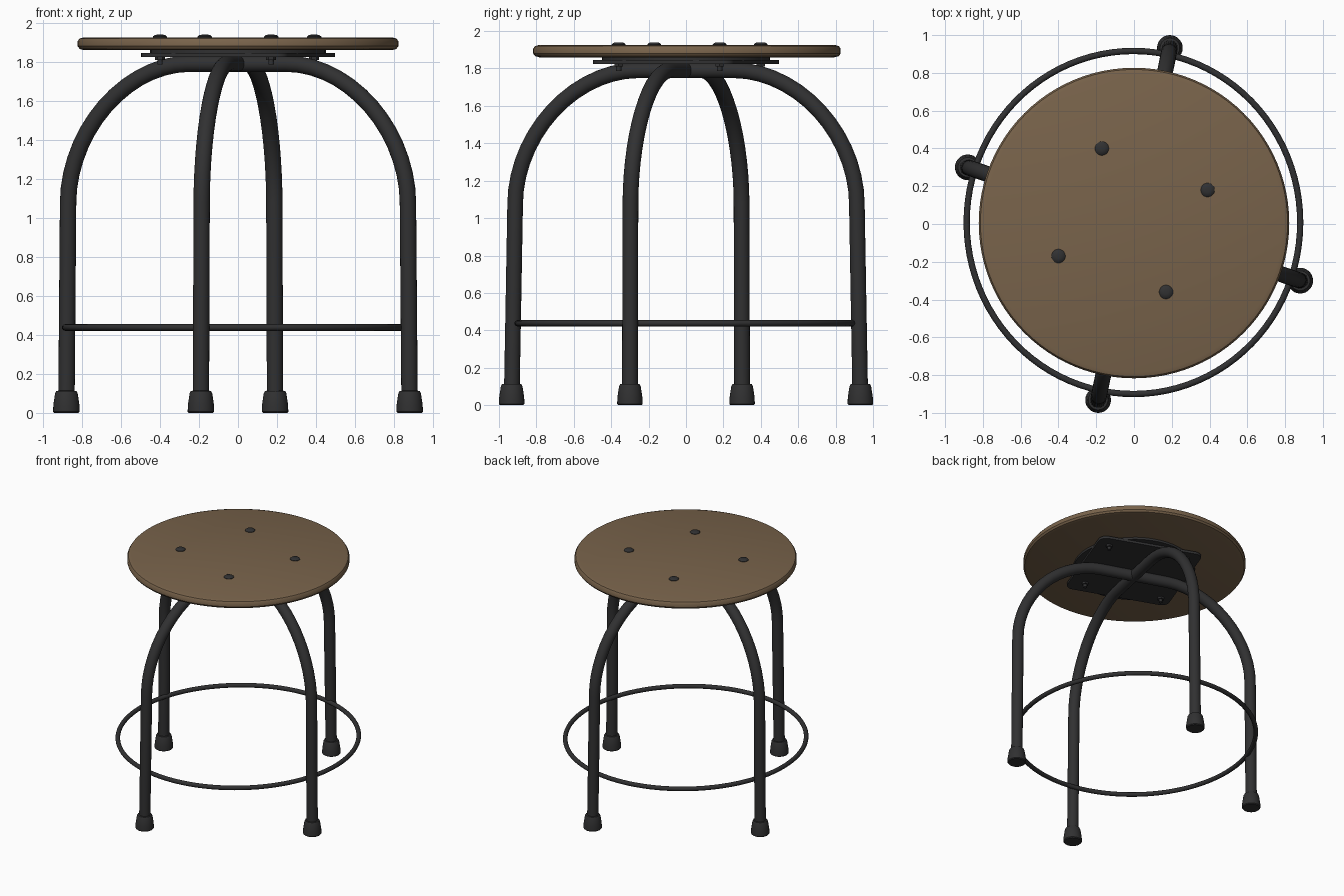
import bpy, bmesh, math
from mathutils import Vector

if "Cube" in bpy.data.objects:
    bpy.data.objects.remove(bpy.data.objects["Cube"])


def material(name, rgb):
    m = bpy.data.materials.new(name)
    m.diffuse_color = (*rgb, 1)
    m.use_nodes = True
    m.node_tree.nodes["Principled BSDF"].inputs["Base Color"].default_value = m.diffuse_color
    return m


WOOD = material("brown wood", (0.19, 0.125, 0.070))
METAL = material("black metal", (0.030, 0.030, 0.031))


def finish(bm, name, mat, angle=35):
    bmesh.ops.recalc_face_normals(bm, faces=bm.faces)
    me = bpy.data.meshes.new(name)
    bm.to_mesh(me)
    bm.free()
    ob = bpy.data.objects.new(name, me)
    bpy.context.collection.objects.link(ob)
    me.materials.append(mat)
    bpy.ops.object.select_all(action='DESELECT')
    ob.select_set(True)
    bpy.context.view_layer.objects.active = ob
    bpy.ops.object.shade_smooth_by_angle(angle=math.radians(angle))
    return ob


def lathe(name, mat, profile, centre=(0, 0), sides=32, sy=1.0):
    """Closed solid turned from (radius, z) points, capped at both ends."""
    bm = bmesh.new()
    rings = []
    for r, z in profile:
        rings.append([bm.verts.new((centre[0] + r * math.cos(2 * math.pi * i / sides),
                                    centre[1] + r * sy * math.sin(2 * math.pi * i / sides), z))
                      for i in range(sides)])
    for a, b in zip(rings, rings[1:]):
        for i in range(sides):
            j = (i + 1) % sides
            bm.faces.new((a[i], a[j], b[j], b[i]))
    bm.faces.new(rings[0][::-1])
    bm.faces.new(rings[-1])
    return finish(bm, name, mat)


def tube(name, mat, points, side, radius, closed=False, sides=20):
    """Round tube along a planar path; side is the plane normal."""
    bm = bmesh.new()
    n = len(points)
    rings = []
    for k, p in enumerate(points):
        a = points[(k - 1) % n] if closed else points[max(k - 1, 0)]
        b = points[(k + 1) % n] if closed else points[min(k + 1, n - 1)]
        up = (b - a).normalized().cross(side)
        rings.append([bm.verts.new(p + radius * (math.cos(t) * side + math.sin(t) * up))
                      for t in (2 * math.pi * i / sides for i in range(sides))])
    for k in range(n if closed else n - 1):
        a, b = rings[k], rings[(k + 1) % n]
        for i in range(sides):
            j = (i + 1) % sides
            bm.faces.new((a[i], a[j], b[j], b[i]))
    if not closed:
        bm.faces.new(rings[0])
        bm.faces.new(rings[-1])
    return finish(bm, name, mat, 50)


# Round wooden seat with softened rims
lathe("seat", WOOD, [(0.79, 1.86), (0.812, 1.866), (0.822, 1.88), (0.822, 1.905),
                     (0.813, 1.919), (0.79, 1.926)], (0, 0.005), 96)

# Disc and rounded square plate under the seat
lathe("under_seat_disc", METAL, [(0.45, 1.843), (0.45, 1.861)], sides=48)
tilt = math.atan2(0.18, 0.39) - math.pi / 4
bm = bmesh.new()
outline = []
for q in range(4):
    mid = q * math.pi / 2 + math.pi / 4
    cx, cy = math.copysign(0.34, math.cos(mid)), math.copysign(0.34, math.sin(mid))
    for s in range(7):
        t = q * math.pi / 2 + s * math.pi / 12
        x, y = cx + 0.06 * math.cos(t), cy + 0.06 * math.sin(t)
        outline.append((x * math.cos(tilt) - y * math.sin(tilt),
                        x * math.sin(tilt) + y * math.cos(tilt)))
low = [bm.verts.new((x, y, 1.825)) for x, y in outline]
high = [bm.verts.new((x, y, 1.845)) for x, y in outline]
bm.faces.new(low[::-1])
bm.faces.new(high)
for i in range(len(low)):
    j = (i + 1) % len(low)
    bm.faces.new((low[i], low[j], high[j], high[i]))
finish(bm, "mounting_plate", METAL)

# Four bolts: domed heads on top, nuts and shanks below
for k, (x, y) in enumerate([(0.39, 0.18), (-0.17, 0.40), (-0.40, -0.17), (0.17, -0.36)]):
    lathe(f"bolt_head_{k}", METAL, [(0.037, 1.915), (0.037, 1.929), (0.028, 1.937), (0.012, 1.94)],
          (x, y), 20)
    lathe(f"bolt_nut_{k}", METAL, [(0.026, 1.81), (0.026, 1.83)], (x, y), 6)
    lathe(f"bolt_shank_{k}", METAL, [(0.014, 1.787), (0.014, 1.82)], (x, y), 12)


# Two crossing bent-tube arches, each forming two legs
def arch(name, foot, knee_ratio):
    d = Vector((foot[0], foot[1], 0))
    reach = d.length
    d.normalize()
    knee = reach * knee_ratio
    half = [(reach, 0.03), (reach * (1 + knee_ratio) / 2, 0.55)]
    z0, flat, top = 1.08, 0.27, 1.79
    for i in range(15):
        t = i / 14 * math.pi / 2
        e = 1.06
        half.append((flat + (knee - flat) * math.cos(t) ** e if i < 14 else flat,
                     z0 + (top - z0) * math.sin(t) ** e))
    path = [d * s + Vector((0, 0, z)) for s, z in half]
    path += [d * -s + Vector((0, 0, z)) for s, z in reversed(half)]
    tube(name, METAL, path, Vector((-d.y, d.x, 0)), 0.042)
    # Tapered feet at both ends
    for k, sgn in enumerate((1, -1)):
        lathe(f"{name}_foot_{k}", METAL,
              [(0.062, 0.0), (0.068, 0.006), (0.067, 0.04), (0.058, 0.1), (0.052, 0.112), (0.04, 0.114)],
              (sgn * foot[0], sgn * foot[1]), 28)


arch("side_leg_arch", (0.88, -0.30), 0.99)
arch("front_back_leg_arch", (0.19, 0.932), 0.98)

# Foot rest ring
ring = [Vector((-0.003 + 0.883 * math.cos(2 * math.pi * i / 96),
                0.008 + 0.908 * math.sin(2 * math.pi * i / 96), 0.438)) for i in range(96)]
tube("foot_ring", METAL, ring, Vector((0, 0, 1)), 0.017, True, 14)
